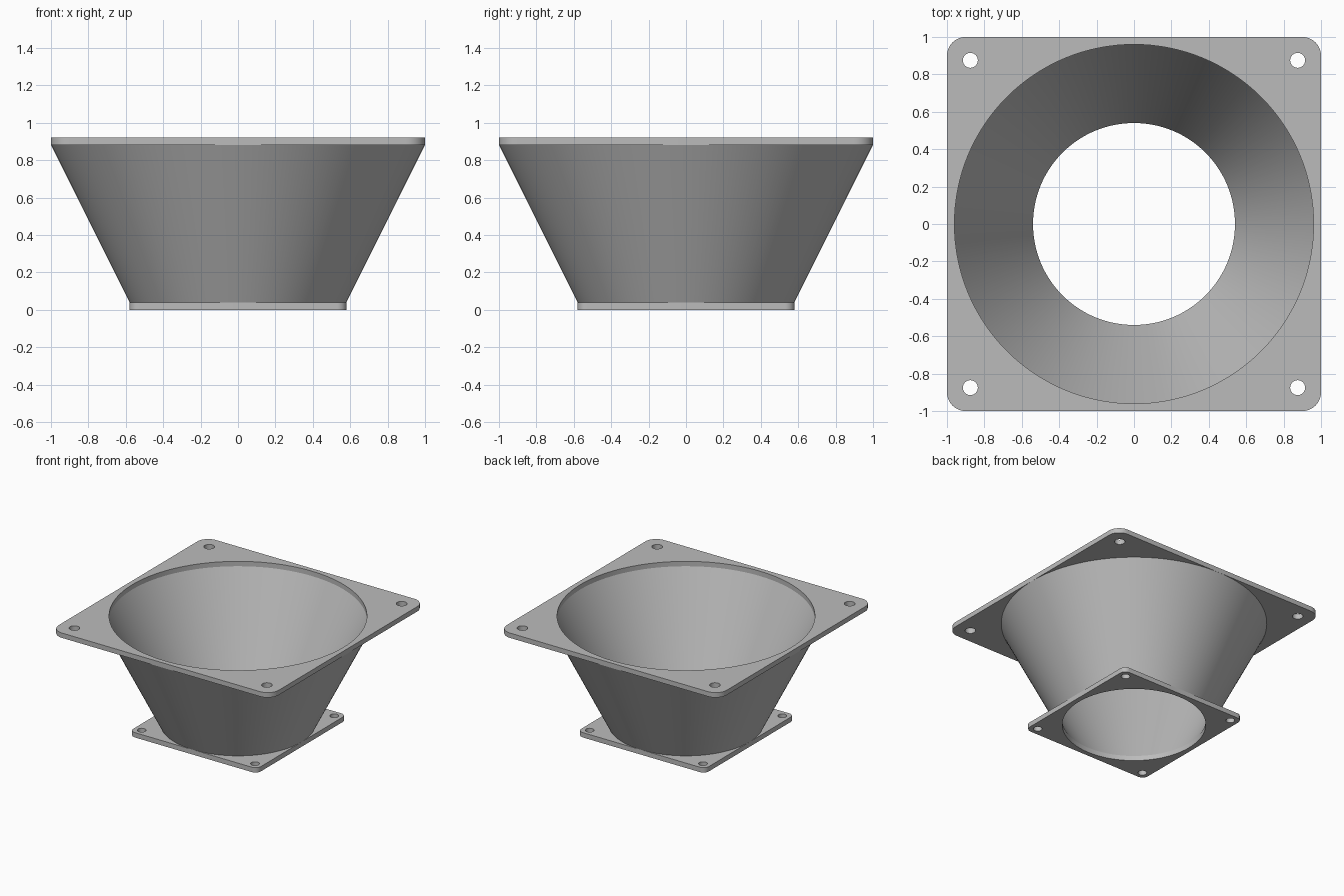
import bpy
import bmesh
from math import cos, sin, pi, radians

SEGMENTS = 128
PLATE = 0.04          # flange thickness
HEIGHT = 0.92
WALL = 0.04

if "Cube" in bpy.data.objects:
    bpy.data.objects.remove(bpy.data.objects["Cube"], do_unlink=True)

grey = bpy.data.materials.new("plain_grey")
grey.use_nodes = True
grey.diffuse_color = (0.5, 0.5, 0.5, 1)
grey.node_tree.nodes["Principled BSDF"].inputs["Base Color"].default_value = (0.5, 0.5, 0.5, 1)


def arc(cx, cy, r, start, sweep, steps):
    return [(cx + r * cos(start + sweep * i / steps), cy + r * sin(start + sweep * i / steps))
            for i in range(steps + 1)]


def circle(cx, cy, r, steps):
    return arc(cx, cy, r, 0, 2 * pi, steps)[:-1]


def rounded_square(half, r):
    c = half - r
    points = []
    for i, (sx, sy) in enumerate([(1, 1), (-1, 1), (-1, -1), (1, -1)]):
        points += arc(sx * c, sy * c, r, i * pi / 2, pi / 2, 10)
    return points


def smooth(obj):
    bpy.ops.object.select_all(action="DESELECT")
    obj.select_set(True)
    bpy.context.view_layer.objects.active = obj
    bpy.ops.object.shade_smooth_by_angle(angle=radians(30))


def flange(name, half, corner, bore, hole_at, hole_r, z):
    """Square plate with rounded corners, a central bore and four screw holes."""
    loops = [rounded_square(half, corner), circle(0, 0, bore, SEGMENTS)]
    loops += [circle(sx * hole_at, sy * hole_at, hole_r, 32) for sx in (-1, 1) for sy in (-1, 1)]
    curve = bpy.data.curves.new(name, "CURVE")
    curve.dimensions = "2D"
    curve.fill_mode = "BOTH"
    curve.extrude = PLATE / 2
    for loop in loops:
        spline = curve.splines.new("POLY")
        spline.points.add(len(loop) - 1)
        for point, (x, y) in zip(spline.points, loop):
            point.co = (x, y, 0, 1)
        spline.use_cyclic_u = True
    obj = bpy.data.objects.new(name, curve)
    bpy.context.collection.objects.link(obj)
    obj.location.z = z + PLATE / 2
    bpy.ops.object.select_all(action="DESELECT")
    obj.select_set(True)
    bpy.context.view_layer.objects.active = obj
    bpy.ops.object.convert(target="MESH")
    obj = bpy.context.view_layer.objects.active
    bm = bmesh.new()
    bm.from_mesh(obj.data)
    bmesh.ops.remove_doubles(bm, verts=bm.verts, dist=0.0001)
    bmesh.ops.recalc_face_normals(bm, faces=bm.faces)
    bm.to_mesh(obj.data)
    bm.free()
    obj.data.materials.clear()
    obj.data.materials.append(grey)
    smooth(obj)


def funnel(name, r_low, r_high, z_low, z_high):
    """Tapered wall: an outer and an inner cone joined by rings at both ends."""
    bm = bmesh.new()
    profile = [(r_low, z_low), (r_high, z_high), (r_high - WALL, z_high), (r_low - WALL, z_low)]
    rings = [[bm.verts.new((x, y, z)) for x, y in circle(0, 0, r, SEGMENTS)] for r, z in profile]
    for k, ring in enumerate(rings):
        following = rings[(k + 1) % len(rings)]
        for i in range(SEGMENTS):
            j = (i + 1) % SEGMENTS
            bm.faces.new((ring[i], ring[j], following[j], following[i]))
    bmesh.ops.recalc_face_normals(bm, faces=bm.faces)
    mesh = bpy.data.meshes.new(name)
    bm.to_mesh(mesh)
    bm.free()
    mesh.materials.append(grey)
    obj = bpy.data.objects.new(name, mesh)
    bpy.context.collection.objects.link(obj)
    smooth(obj)


# Large flange on top, small flange at the base, tapered duct between them
flange("top_flange", 1.0, 0.1, 0.96, 0.875, 0.04, HEIGHT - PLATE)
flange("bottom_flange", 0.58, 0.05, 0.54, 0.515, 0.033, 0)
funnel("tapered_duct", 0.58, 1.0, PLATE, HEIGHT - PLATE)
